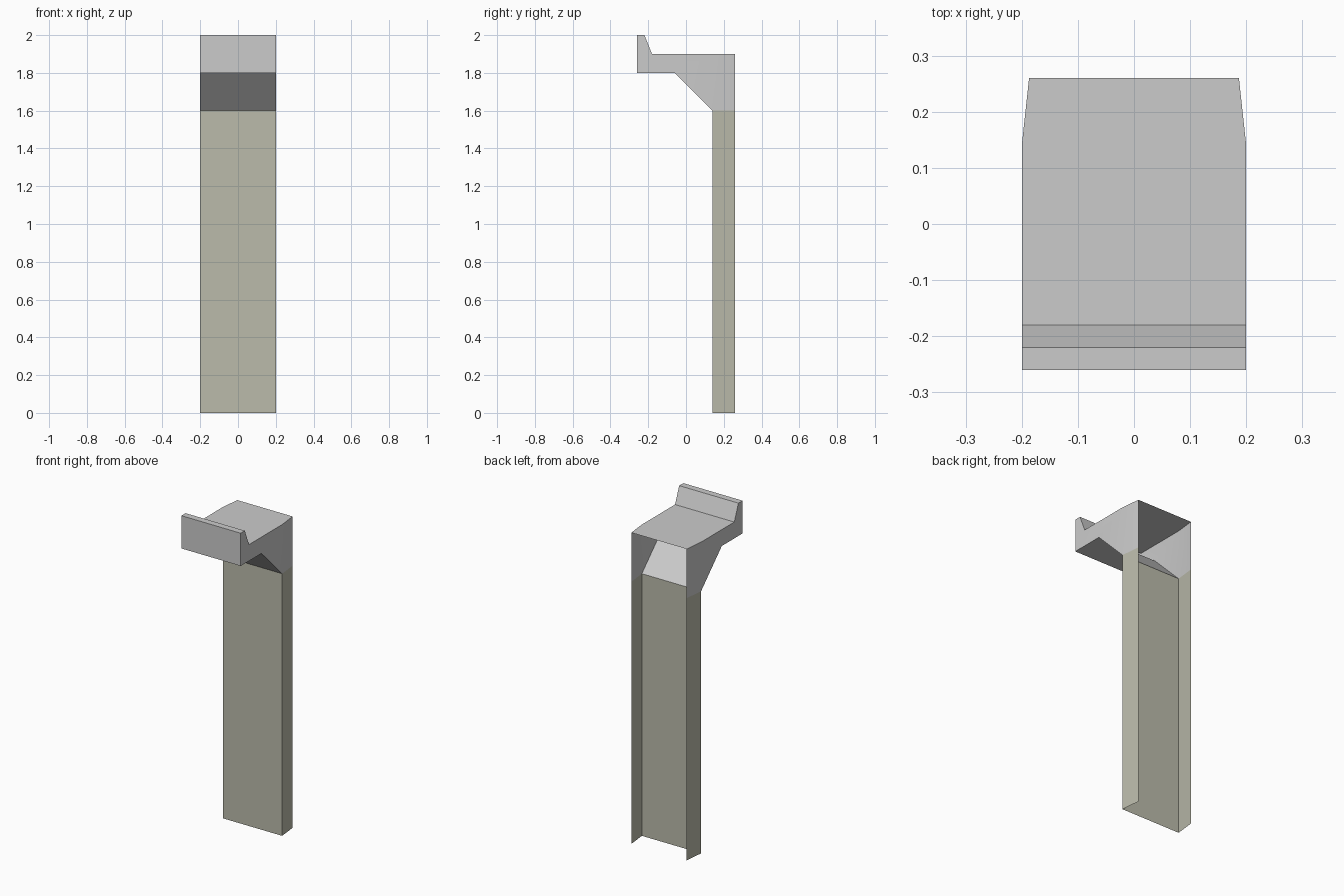
import bpy, bmesh

if "Cube" in bpy.data.objects:
    bpy.data.objects.remove(bpy.data.objects["Cube"])

HALF, BACK_HALF = 0.2, 0.187   # half width at the front panel and at the open back
Y_PANEL, Y_BACK = 0.14, 0.26
Z_SPLIT = 1.6


def half_width(y):
    return BACK_HALF if y > Y_PANEL + 0.001 else HALF


def build(name, strip, sides):
    """Sweep an open (y, z) strip across x and add mirrored side faces."""
    bm = bmesh.new()
    cache = {}

    def vert(s, p):
        key = (s, p)
        if key not in cache:
            cache[key] = bm.verts.new((s * half_width(p[0]), p[0], p[1]))
        return cache[key]

    for a, b in zip(strip, strip[1:]):
        bm.faces.new([vert(-1, a), vert(-1, b), vert(1, b), vert(1, a)])
    for poly in sides:
        bm.faces.new([vert(1, p) for p in poly])
        bm.faces.new([vert(-1, p) for p in reversed(poly)])
    mesh = bpy.data.meshes.new(name)
    bm.to_mesh(mesh)
    bm.free()
    ob = bpy.data.objects.new(name, mesh)
    bpy.context.collection.objects.link(ob)
    bpy.ops.object.select_all(action='DESELECT')
    ob.select_set(True)
    bpy.context.view_layer.objects.active = ob
    bpy.ops.object.shade_smooth_by_angle()
    return ob


# column: front panel with two shallow wings, open at back and bottom
foot, neck = (Y_PANEL, 0), (Y_PANEL, Z_SPLIT)
foot_b, neck_b = (Y_BACK, 0), (Y_BACK, Z_SPLIT)
column = build("column", [neck, foot], [[foot, foot_b, neck_b, neck]])
stone = bpy.data.materials.new("olive_stone")
stone.diffuse_color = (0.5, 0.5, 0.41, 1)
stone.use_nodes = True
stone.node_tree.nodes["Principled BSDF"].inputs["Base Color"].default_value = stone.diffuse_color
column.data.materials.append(stone)

# bracket: top deck with front lip and sloped underside, open at back
top_b, top_p = (Y_BACK, 1.9), (Y_PANEL, 1.9)
lip_root, lip_in, lip_out = (-0.18, 1.9), (-0.22, 2.0), (-0.26, 2.0)
low_front, low_back = (-0.26, 1.8), (-0.06, 1.8)
build("bracket",
      [top_b, top_p, lip_root, lip_in, lip_out, low_front, low_back, neck],
      [[neck, neck_b, top_b, top_p],
       [low_back, neck, top_p],
       [low_front, low_back, top_p, lip_root],
       [low_front, lip_root, lip_in, lip_out]])
